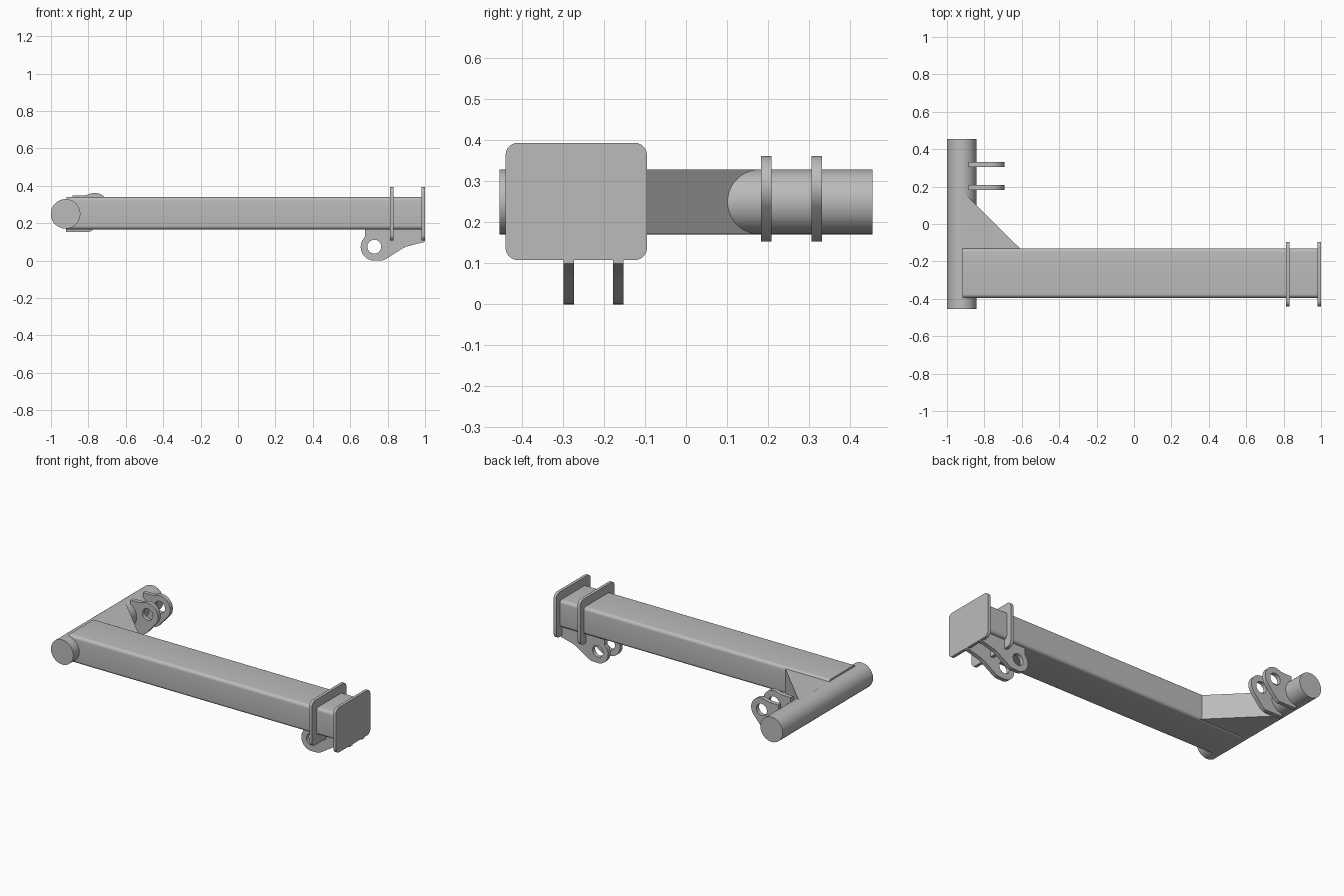
import bpy
import bmesh
from math import cos, sin, radians

cube = bpy.data.objects.get("Cube")
if cube:
    bpy.data.objects.remove(cube)

steel = bpy.data.materials.new("plain grey steel")
steel.use_nodes = True
GREY = (0.5, 0.5, 0.5, 1)
steel.diffuse_color = GREY
steel.node_tree.nodes["Principled BSDF"].inputs["Base Color"].default_value = GREY


def arc(cx, cy, r, start, end, steps):
    """Points on an arc, angles in degrees."""
    angles = [radians(start + (end - start) * i / steps) for i in range(steps + 1)]
    return [(cx + r * cos(a), cy + r * sin(a)) for a in angles]


def circle(cx, cy, r, sides):
    return arc(cx, cy, r, 0, 360, sides)[:-1]


def rounded_rect(x0, x1, y0, y1, r):
    corners = [(x1 - r, y1 - r), (x0 + r, y1 - r), (x0 + r, y0 + r), (x1 - r, y0 + r)]
    points = []
    for i, (cx, cy) in enumerate(corners):
        points += arc(cx, cy, r, 90 * i, 90 * i + 90, 6)
    return points


def prism(name, axis, start, end, outline, hole=None):
    """Extrude a flat outline, optionally with a hole, along one axis."""
    def place(p):
        co = list(p)
        co.insert("xyz".index(axis), start)
        return co

    bm = bmesh.new()
    edges = []
    for loop in filter(None, (outline, hole)):
        verts = [bm.verts.new(place(p)) for p in loop]
        edges += [bm.edges.new((v, verts[i - 1])) for i, v in enumerate(verts)]
    if hole:
        bmesh.ops.triangle_fill(bm, edges=edges, use_beauty=True)
    else:
        bm.faces.new(verts)
    grown = bmesh.ops.extrude_face_region(bm, geom=bm.faces[:], use_keep_orig=True)
    shift = [0, 0, 0]
    shift["xyz".index(axis)] = end - start
    moved = [g for g in grown["geom"] if isinstance(g, bmesh.types.BMVert)]
    bmesh.ops.translate(bm, verts=moved, vec=shift)
    bmesh.ops.recalc_face_normals(bm, faces=bm.faces[:])
    mesh = bpy.data.meshes.new(name)
    bm.to_mesh(mesh)
    bm.free()
    mesh.materials.append(steel)
    obj = bpy.data.objects.new(name, mesh)
    bpy.context.collection.objects.link(obj)
    bpy.ops.object.select_all(action="DESELECT")
    obj.select_set(True)
    bpy.context.view_layer.objects.active = obj
    bpy.ops.object.shade_smooth_by_angle()
    return obj


# Pivot bar and the main box beam
prism("pivot_bar", "y", -0.455, 0.455, circle(-0.922, 0.25, 0.079, 64))
prism("main_beam", "x", -0.918, 0.985, rounded_rect(-0.395, -0.13, 0.167, 0.34, 0.02))

# Corner gusset between the bar and the beam
prism("corner_gusset", "z", 0.172, 0.329,
      [(-0.92, -0.2), (-0.54, -0.2), (-0.92, 0.178)])

# Flange plates at the far end
for name, x in (("end_plate", 0.981), ("collar_plate", 0.812)):
    prism(name, "x", x, x + 0.019, rounded_rect(-0.44, -0.095, 0.108, 0.394, 0.03))

# Pair of lugs hanging under the beam
under_lug = [(0.998, 0.2), (0.68, 0.2), (0.68, 0.13)]
under_lug += arc(0.729, 0.073, 0.073, 142, 280, 20)
under_lug += [(0.775, 0.002), (0.79, 0.008), (0.88, 0.065), (0.9, 0.075), (0.998, 0.1)]
for name, y in (("under_lug_front", -0.299), ("under_lug_back", -0.178)):
    prism(name, "y", y, y + 0.026, under_lug, circle(0.729, 0.075, 0.037, 28))

# Pair of lugs welded to the pivot bar
bar_lug = arc(-0.766, 0.288, 0.074, -42, 118, 22)
bar_lug += [(-0.82, 0.349), (-0.885, 0.349), (-0.885, 0.25), (-0.92, 0.25),
            (-0.92, 0.153), (-0.795, 0.153), (-0.778, 0.163)]
for name, y in (("bar_lug_front", 0.183), ("bar_lug_back", 0.306)):
    prism(name, "y", y, y + 0.026, bar_lug, circle(-0.766, 0.288, 0.037, 28))
